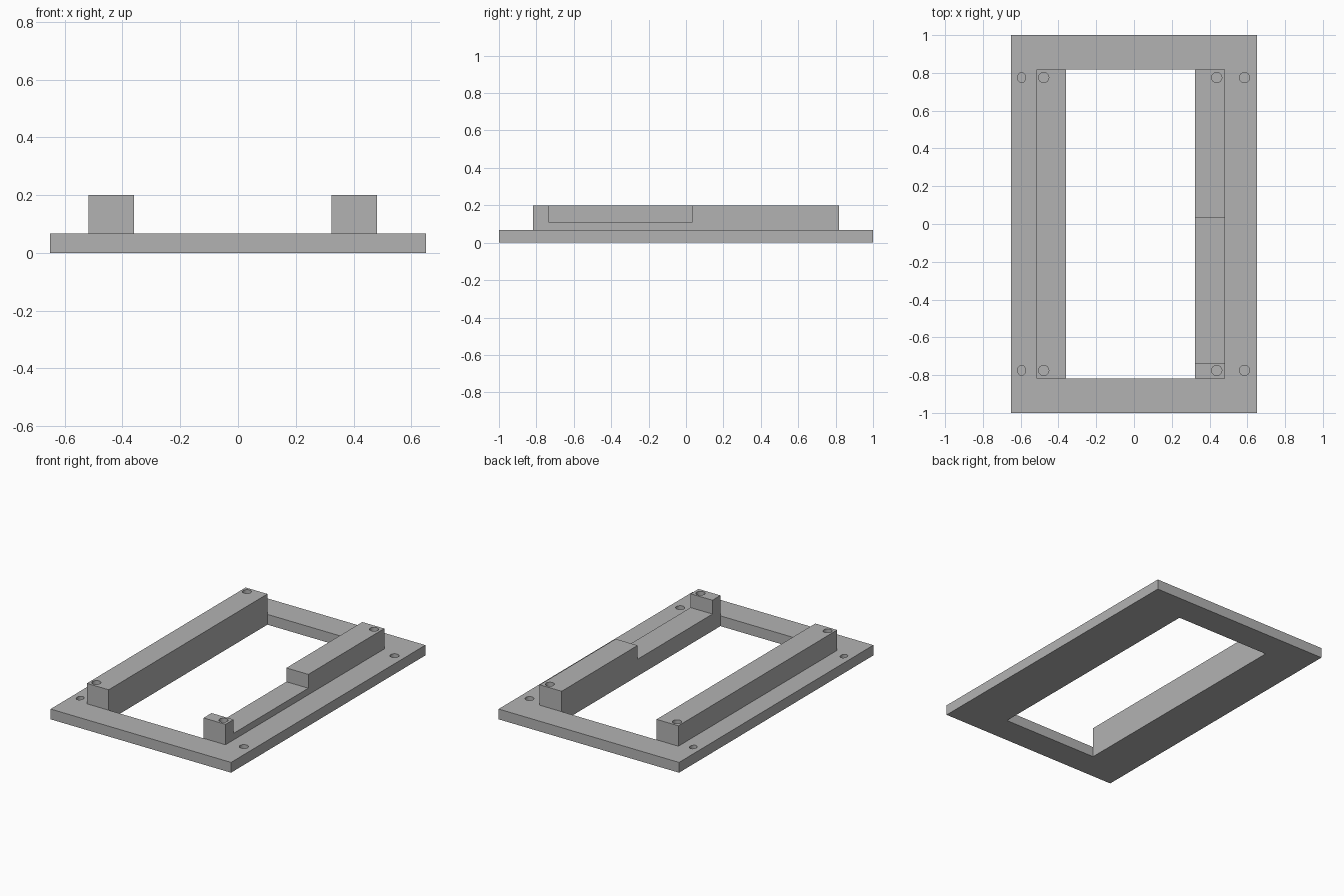
import bpy
import bmesh
from mathutils import Matrix, Vector

old = bpy.data.objects.get("Cube")
if old:
    bpy.data.objects.remove(old, do_unlink=True)

grey = bpy.data.materials.new("plain grey")
grey.use_nodes = True
colour = (0.45, 0.45, 0.45, 1)
grey.diffuse_color = colour
grey.node_tree.nodes["Principled BSDF"].inputs["Base Color"].default_value = colour


def finish(name, bm):
    bmesh.ops.recalc_face_normals(bm, faces=bm.faces)
    mesh = bpy.data.meshes.new(name)
    bm.to_mesh(mesh)
    bm.free()
    mesh.materials.append(grey)
    obj = bpy.data.objects.new(name, mesh)
    bpy.context.collection.objects.link(obj)
    return obj


def extrude_profile(name, points, direction):
    """Solid made by sweeping a flat outline along a direction."""
    bm = bmesh.new()
    face = bm.faces.new([bm.verts.new(p) for p in points])
    swept = bmesh.ops.extrude_face_region(bm, geom=[face])["geom"]
    verts = [v for v in swept if isinstance(v, bmesh.types.BMVert)]
    bmesh.ops.translate(bm, verts=verts, vec=Vector(direction))
    return finish(name, bm)


def rectangle(x0, x1, y0, y1, z):
    return [(x0, y0, z), (x1, y0, z), (x1, y1, z), (x0, y1, z)]


def cut(target, cutter):
    mod = target.modifiers.new("cut", 'BOOLEAN')
    mod.operation = 'DIFFERENCE'
    mod.solver = 'EXACT'
    mod.object = cutter
    cutter.hide_render = True
    bpy.context.view_layer.objects.active = target
    bpy.ops.object.modifier_apply(modifier=mod.name)
    bpy.data.objects.remove(cutter, do_unlink=True)


def drill(target, x, top, radius_x):
    """Pair of blind screw holes, one near each end."""
    for y in (-HOLE_Y, HOLE_Y):
        bm = bmesh.new()
        bmesh.ops.create_cone(bm, cap_ends=True, segments=32, radius1=1,
                              radius2=1, depth=2 * HOLE_DEPTH)
        bmesh.ops.transform(bm, verts=bm.verts,
                            matrix=Matrix.Translation((x, y, top))
                            @ Matrix.Diagonal((radius_x, HOLE_R, 1, 1)))
        cut(target, finish("hole_cutter", bm))


BASE_TOP, RAIL_TOP, NOTCH = 0.067, 0.2, 0.11
END_Y, HOLE_Y, HOLE_R, HOLE_DEPTH = 0.817, 0.775, 0.027, 0.05

# Flat base frame with its off-centre window
base = extrude_profile("base_frame", rectangle(-0.65, 0.65, -1, 1, 0), (0, 0, BASE_TOP))
cut(base, extrude_profile("window_cutter",
                          rectangle(-0.36, 0.324, -END_Y, END_Y, -0.1), (0, 0, 0.4)))
drill(base, -0.595, BASE_TOP, 0.021)
drill(base, 0.585, BASE_TOP, HOLE_R)

# Plain right rail
right_rail = extrude_profile("right_rail",
                             rectangle(-0.517, -0.36, -END_Y, END_Y, BASE_TOP),
                             (0, 0, RAIL_TOP - BASE_TOP))
drill(right_rail, -0.478, RAIL_TOP, HOLE_R)

# Left rail with a long step cut in its top
outline = [(-END_Y, BASE_TOP), (END_Y, BASE_TOP), (END_Y, RAIL_TOP), (0.035, RAIL_TOP),
           (0.035, NOTCH), (-0.735, NOTCH), (-0.735, RAIL_TOP), (-END_Y, RAIL_TOP)]
left_rail = extrude_profile("left_rail", [(0.324, y, z) for y, z in outline], (0.158, 0, 0))
drill(left_rail, 0.438, RAIL_TOP, HOLE_R)

# Smooth hole walls, crisp edges
for obj in (base, right_rail, left_rail):
    bpy.ops.object.select_all(action='DESELECT')
    obj.select_set(True)
    bpy.context.view_layer.objects.active = obj
    bpy.ops.object.shade_smooth_by_angle()
